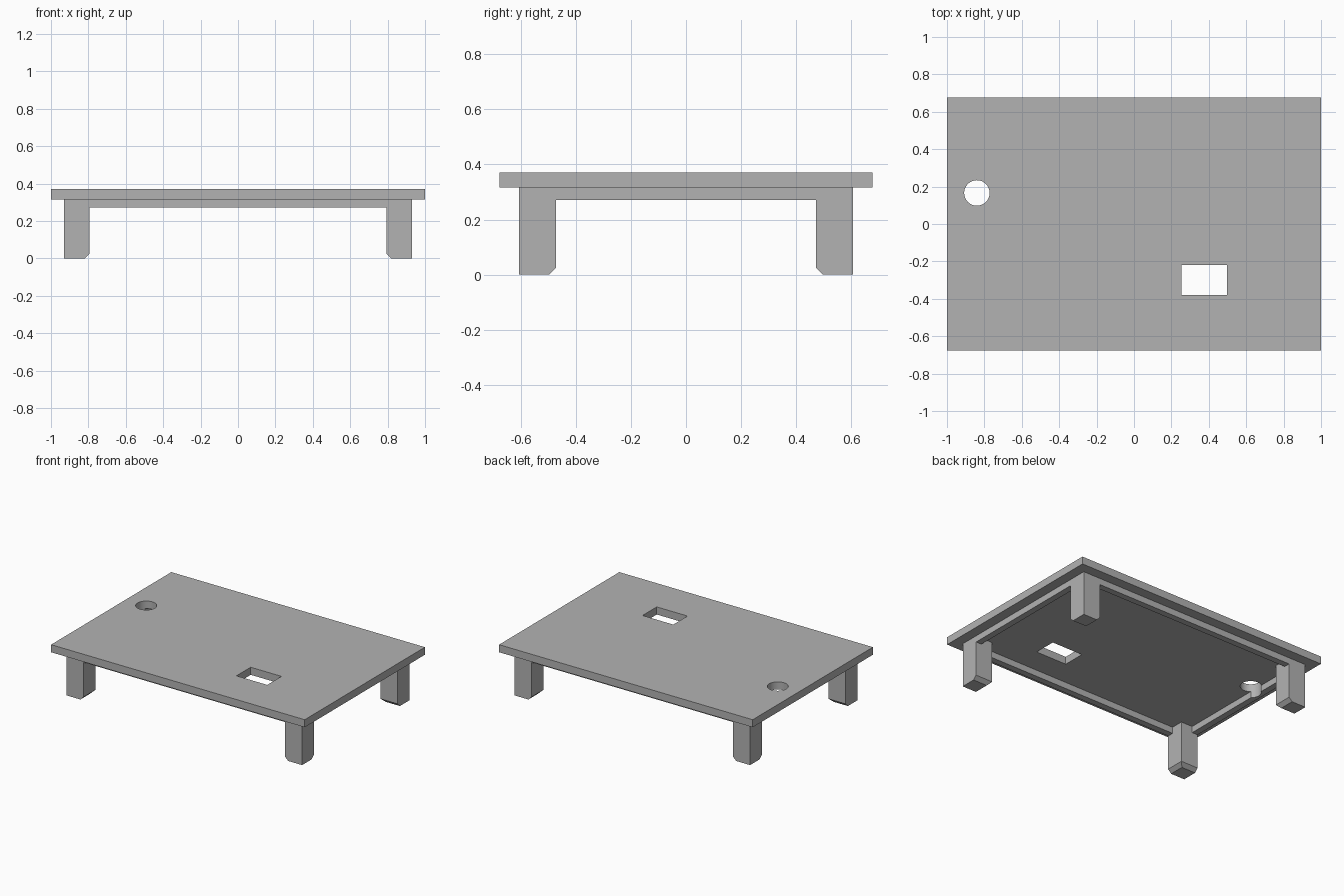
import bpy, bmesh

if "Cube" in bpy.data.objects:
    bpy.data.objects.remove(bpy.data.objects["Cube"])

# Main dimensions
TOP_X, TOP_Y, TOP_LOW, TOP_HIGH = 1.0, 0.677, 0.316, 0.37
LEG_OUT_X, LEG_IN_X = 0.929, 0.794
LEG_OUT_Y, LEG_IN_Y = 0.605, 0.472
RAIL_LOW, RAIL_THICK = 0.271, 0.045
CHAMFER = 0.025

grey = bpy.data.materials.new("plain grey")
grey.diffuse_color = (0.45, 0.45, 0.45, 1)
grey.use_nodes = True
grey.node_tree.nodes["Principled BSDF"].inputs["Base Color"].default_value = grey.diffuse_color


def box(name, x, y, z):
    """Axis-aligned box from (low, high) ranges."""
    bm = bmesh.new()
    bmesh.ops.create_cube(bm, size=1)
    for v in bm.verts:
        v.co = [r[0] if c < 0 else r[1] for c, r in zip(v.co, (x, y, z))]
    return finish(name, bm)


def finish(name, bm):
    bmesh.ops.recalc_face_normals(bm, faces=bm.faces)
    mesh = bpy.data.meshes.new(name)
    bm.to_mesh(mesh)
    bm.free()
    mesh.materials.append(grey)
    obj = bpy.data.objects.new(name, mesh)
    bpy.context.collection.objects.link(obj)
    return obj


def cut(obj, cutter):
    mod = obj.modifiers.new("cut", 'BOOLEAN')
    mod.operation = 'DIFFERENCE'
    mod.solver = 'EXACT'
    mod.object = cutter
    bpy.context.view_layer.objects.active = obj
    bpy.ops.object.modifier_apply(modifier=mod.name)


def span(a, b, s):
    return tuple(sorted((a * s, b * s)))


# Table top
table_top = box("table_top", (-TOP_X, TOP_X), (-TOP_Y, TOP_Y), (TOP_LOW, TOP_HIGH))

# Legs, chamfered on the two inner edges of each foot
for sx in (-1, 1):
    for sy in (-1, 1):
        leg = box(f"leg_{'right' if sx > 0 else 'left'}_{'back' if sy > 0 else 'front'}",
                  span(LEG_IN_X, LEG_OUT_X, sx), span(LEG_IN_Y, LEG_OUT_Y, sy), (0, TOP_LOW))
        bm = bmesh.new()
        bm.from_mesh(leg.data)
        inner = [e for e in bm.edges if all(v.co.z < 0.01 for v in e.verts) and
                 (all(abs(v.co.x) < LEG_IN_X + 0.01 for v in e.verts) or
                  all(abs(v.co.y) < LEG_IN_Y + 0.01 for v in e.verts))]
        bmesh.ops.bevel(bm, geom=inner, offset=CHAMFER, segments=1, affect='EDGES')
        bm.to_mesh(leg.data)
        bm.free()

# Apron rails between the legs, flush with their outer faces
rails = {}
for s, long_name, end_name in ((-1, "front_rail", "left_rail"), (1, "back_rail", "right_rail")):
    box(long_name, (-LEG_IN_X, LEG_IN_X),
        span(LEG_OUT_Y - RAIL_THICK, LEG_OUT_Y, s), (RAIL_LOW, TOP_LOW))
    rails[s] = box(end_name, span(LEG_OUT_X - RAIL_THICK, LEG_OUT_X, s),
                   (-LEG_IN_Y, LEG_IN_Y), (RAIL_LOW, TOP_LOW))

# Rectangular slot and round hole
slot = box("slot_cutter", (0.254, 0.497), (-0.38, -0.22), (0.2, 0.5))
bm = bmesh.new()
bmesh.ops.create_cone(bm, cap_ends=True, segments=48, radius1=0.068, radius2=0.068, depth=0.4)
bmesh.ops.translate(bm, verts=bm.verts, vec=(-0.84, 0.166, 0.35))
hole = finish("hole_cutter", bm)

cut(table_top, slot)
cut(table_top, hole)
cut(rails[-1], hole)
for cutter in (slot, hole):
    bpy.data.objects.remove(cutter)

# Smooth the wall of the round hole, keep all other edges sharp
for obj in (table_top, rails[-1]):
    bpy.ops.object.select_all(action='DESELECT')
    obj.select_set(True)
    bpy.context.view_layer.objects.active = obj
    bpy.ops.object.shade_smooth_by_angle(angle=0.5)
